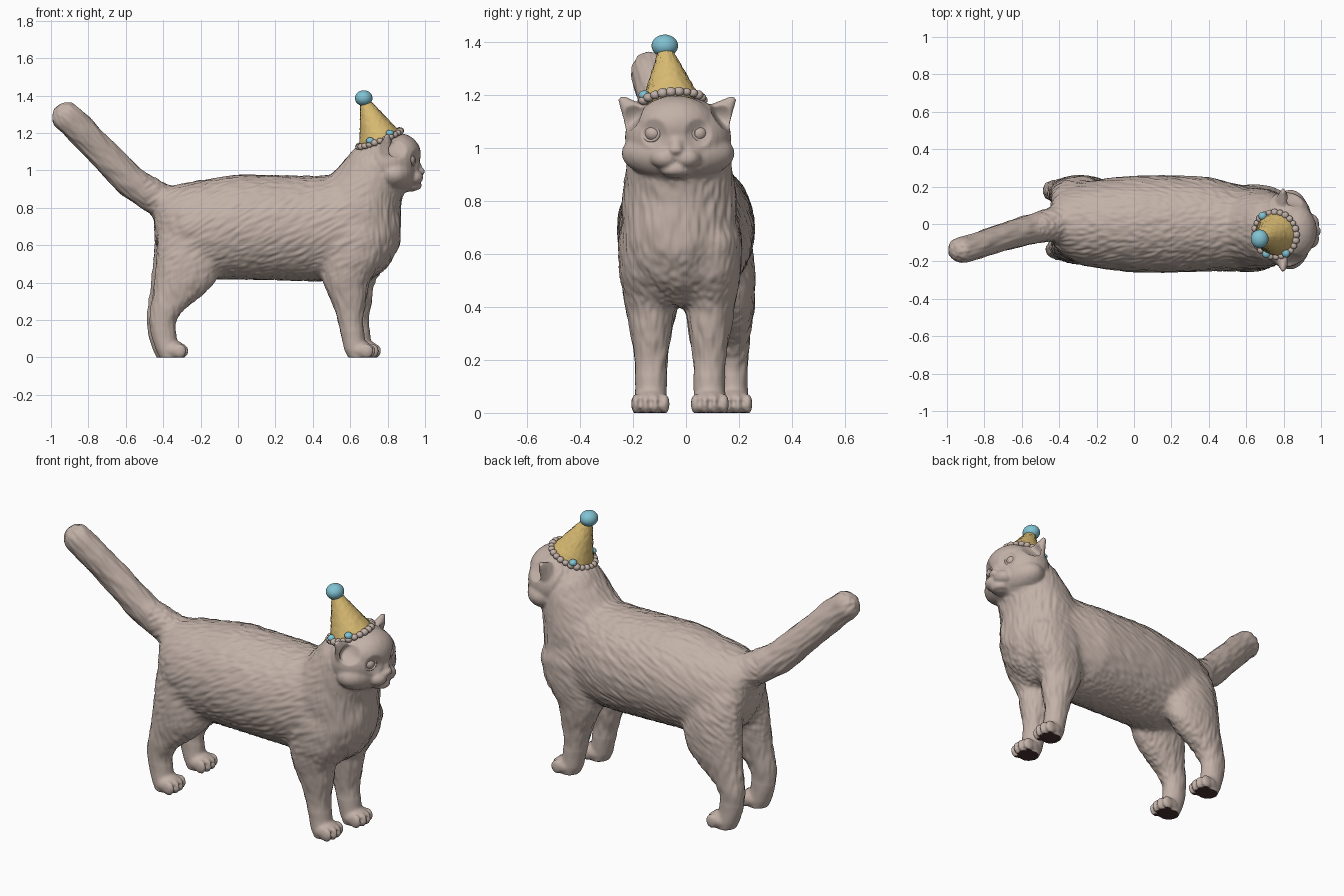
import bpy, bmesh, math, random
from mathutils import Vector, Matrix, noise

if "Cube" in bpy.data.objects:
    bpy.data.objects.remove(bpy.data.objects["Cube"])

random.seed(4)
TAU = 2 * math.pi


def material(name, rgb):
    m = bpy.data.materials.new(name)
    m.diffuse_color = (*rgb, 1)
    m.use_nodes = True
    m.node_tree.nodes["Principled BSDF"].inputs["Base Color"].default_value = m.diffuse_color
    return m


FUR = material("taupe fur", (0.54, 0.44, 0.39))
DARK = material("dark brown sole", (0.065, 0.03, 0.03))
GOLD = material("gold", (0.70, 0.50, 0.17))
BLUE = material("light blue", (0.22, 0.54, 0.65))


def finish(name, bm, *mats):
    me = bpy.data.meshes.new(name)
    bmesh.ops.recalc_face_normals(bm, faces=bm.faces)
    bm.to_mesh(me)
    bm.free()
    me.shade_smooth()
    for m in mats:
        me.materials.append(m)
    ob = bpy.data.objects.new(name, me)
    bpy.context.collection.objects.link(ob)
    return ob


def blob(bm, c, r, seg=20):
    """Ellipsoid at c with radii r."""
    mat = Matrix.Translation(c) @ Matrix.Diagonal((*r, 1))
    return bmesh.ops.create_uvsphere(bm, u_segments=seg, v_segments=max(6, seg // 2 + 2), radius=1, matrix=mat)


def loft(bm, rings, u, v, n=28):
    """Skin elliptical rings (x, y, z, a, b) whose axes are u and v."""
    u, v = Vector(u).normalized(), Vector(v).normalized()
    loops = []
    for x, y, z, a, b in rings:
        c = Vector((x, y, z))
        loops.append([bm.verts.new(c + u * a * math.cos(TAU * i / n) + v * b * math.sin(TAU * i / n))
                      for i in range(n)])
    for p, q in zip(loops, loops[1:]):
        for i in range(n):
            j = (i + 1) % n
            bm.faces.new((p[i], p[j], q[j], q[i]))
    bm.faces.new(loops[0][::-1])
    bm.faces.new(loops[-1])


MID = -0.038     # face centre line
bm = bmesh.new()

# torso: (x, y, z, half width, half height)
loft(bm, [(-.445, .02, .73, .10, .11), (-.40, .01, .715, .165, .19), (-.30, 0, .70, .215, .23),
          (-.15, 0, .685, .243, .27), (0, 0, .697, .258, .281), (.2, 0, .693, .26, .281),
          (.4, 0, .688, .252, .282), (.55, -.02, .69, .232, .285), (.7, -.03, .675, .21, .27),
          (.8, -.035, .685, .165, .205), (.868, -.035, .70, .075, .10)], (0, 1, 0), (0, 0, 1))
# neck
loft(bm, [(.60, -.03, .70, .21, .25), (.668, -.025, .79, .22, .25), (.705, -.025, .895, .205, .207),
          (.755, -.03, 1.01, .185, .172), (.79, -.03, 1.08, .13, .12)], (0, 1, 0), (.77, 0, -.64))
# tail
loft(bm, [(-.32, .01, .79, .09, .105), (-.43, .0, .85, .093, .096), (-.58, -.035, .942, .08, .088),
          (-.75, -.085, 1.122, .073, .083), (-.86, -.125, 1.235, .073, .084),
          (-.91, -.138, 1.285, .07, .08)], (0, 1, 0), (.72, 0, .69))
blob(bm, (-.914, -.138, 1.284), (.087, .073, .084))

# head, cheeks, forehead, chin and nose
blob(bm, (.81, -.03, 1.04), (.16, .20, .155), 32)
blob(bm, (.835, -.03, .98), (.12, .213, .102), 32)
blob(bm, (.86, MID, 1.085), (.117, .15, .112), 32)
blob(bm, (.925, MID, .925), (.058, .06, .043))
blob(bm, (.93, MID, 1.01), (.055, .035, .05))
blob(bm, (.980, MID, .993), (.02, .027, .017))

FRONT = [(.78, .60, .125, .13, .08), (.65, .62, .13, .19, .105), (.52, .61, .122, .168, .108),
         (.40, .575, .112, .125, .095), (.28, .595, .11, .09, .075), (.20, .60, .11, .07, .063),
         (.10, .617, .11, .062, .06), (.04, .63, .112, .062, .06), (-.01, .64, .112, .046, .055)]
HIND = [(.74, -.29, .11, .13, .08), (.62, -.265, .13, .167, .10), (.50, -.265, .137, .176, .104),
        (.40, -.283, .144, .167, .093), (.32, -.33, .15, .13, .075), (.25, -.383, .155, .09, .064),
        (.18, -.406, .155, .071, .057), (.10, -.393, .155, .066, .056), (.04, -.375, .156, .064, .06),
        (-.01, -.365, .157, .05, .055)]

dents = []       # (centre, radius, push vector)
for s in (-1, 1):
    # legs with paws and toes
    for rings, mid, dx, paw in ((FRONT, -.022, .015, .655), (HIND, .022, -.008, -.345)):
        dx = dx * (1 + s)
        loft(bm, [(x + dx, mid + s * y, z, a, b) for z, x, y, a, b in rings], (1, 0, 0), (0, 1, 0))
        cy = mid + s * rings[-1][2]
        blob(bm, (paw + dx, cy, .038), (.068, .07, .052))
        for k in (-1.5, -.5, .5, 1.5):
            tx = paw + dx + .052 - .012 * abs(k)
            blob(bm, (tx, cy + k * .036, .034), (.036, .0185, .039), 12)
            if k < 1:
                dents.append((Vector((tx + .03, cy + (k + .5) * .036, .04)), .016, Vector((-.009, 0, 0))))
    # muzzle pads
    blob(bm, (.936, MID + s * .04, .962), (.054, .055, .042))
    # ears with hollow fronts
    y0 = -.033
    loft(bm, [(.79, y0 + s * .115, 1.06, .06, .085), (.795, y0 + s * .15, 1.11, .045, .062),
              (.797, y0 + s * .182, 1.15, .026, .036), (.797, y0 + s * .217, 1.19, .009, .011)],
         (1, 0, 0), (0, .65, -s * .75))
    dents.append((Vector((.85, y0 + s * .165, 1.115)), .055, Vector((-.042, -s * .012, -.01))))
    # eye sockets and mouth line
    dents.append((Vector((.955, MID + s * .085, 1.055)), .055, Vector((-.018, 0, 0))))
    for i in range(7):
        t = i / 6
        dents.append((Vector((.985 - .05 * t * t, MID + s * .08 * t, .943 - .02 * math.sin(2.6 * t))),
                      .015, Vector((-.004, 0, 0))))

body = finish("cat_body", bm, FUR, DARK)

# fuse the parts into one skin
bpy.context.view_layer.objects.active = body
body.select_set(True)
rm = body.modifiers.new("fuse", 'REMESH')
rm.mode, rm.voxel_size = 'VOXEL', .0082
sm = body.modifiers.new("soften", 'SMOOTH')
sm.factor, sm.iterations = .5, 5
for name in ("fuse", "soften"):
    bpy.ops.object.modifier_apply(modifier=name)


def strands(p, flow):
    """Noise stretched along the fur direction."""
    along = p.dot(flow)
    return noise.noise((p - flow * along) * 55 + flow * along * 12)


# blend the seams, then dents, combed fur and flat soles
SIDE, DOWN = Vector((-.87, 0, -.5)).normalized(), Vector((.1, 0, -1)).normalized()
TAIL = Vector((-.7, -.15, .7)).normalized()
bm = bmesh.new()
bm.from_mesh(body.data)
soft = [v for v in bm.verts if v.co.z > .14 and not (v.co.z > .9 and v.co.x > .72)]
for i in range(35):
    bmesh.ops.smooth_vert(bm, verts=soft, factor=.5, use_axis_x=True, use_axis_y=True, use_axis_z=True)
bm.normal_update()
for v in bm.verts:
    p = v.co.copy()
    for c, r, push in dents:
        d = (p - c).length
        if d < r:
            v.co += push * (1 - (d / r) ** 2)
    if p.x < -.5:
        f = strands(p, TAIL)
    else:
        w = min(1, max(0, (p.z - .35) / .2)) * min(1, max(0, (.75 - p.x) / .15))
        f = w * strands(p, SIDE) + (1 - w) * strands(p, DOWN)
    amount = .0055
    if p.z < .2:
        amount *= max(0, (p.z - .08) / .12)
    if p.x > .74 and p.z > .88:
        amount *= .15
    v.co += v.normal * (f * amount + (.001 if p.z > .14 else 0))
    v.co.z = max(0, v.co.z)
bm.normal_update()
for f in bm.faces:
    f.smooth = True
    f.material_index = 1 if f.calc_center_median().z < .003 and f.normal.z < -.8 else 0
bm.to_mesh(body.data)
bm.free()

# eyes and eyelid rims
for s, side in ((-1, "right"), (1, "left")):
    c = Vector((.912, MID + s * .085, 1.055))
    bm = bmesh.new()
    blob(bm, c, (.036, .034, .032), 24)
    finish(side + "_eye", bm, FUR)
    look = Vector((1, s * .45, .05)).normalized()
    frame = Matrix.Translation(c + look * .022) @ look.to_track_quat('Z', 'Y').to_matrix().to_4x4()
    bm = bmesh.new()
    grid = [[bm.verts.new(frame @ Vector(((.033 + .006 * math.cos(b)) * math.cos(a),
                                          (.029 + .006 * math.cos(b)) * math.sin(a), .006 * math.sin(b))))
             for b in (TAU * j / 8 for j in range(8))] for a in (TAU * i / 28 for i in range(28))]
    for i in range(28):
        for j in range(8):
            p, q, k = grid[i], grid[(i + 1) % 28], (j + 1) % 8
            bm.faces.new((p[j], q[j], q[k], p[k]))
    finish(side + "_eyelid", bm, FUR)

# party hat cone, slightly bumpy
base, tip = Vector((.757, -.056, 1.165)), Vector((.672, -.08, 1.386))
axis = (tip - base).normalized()
hat = Matrix.Translation(base) @ axis.to_track_quat('Z', 'Y').to_matrix().to_4x4()
height = (tip - base).length
bm = bmesh.new()
loft(bm, [(0, 0, height * t / 24, *(2 * [.116 - .098 * t / 24])) for t in range(25)],
     (1, 0, 0), (0, 1, 0), 64)
for v in bm.verts:
    v.co += Vector([random.uniform(-.002, .002) for _ in range(3)])
bm.transform(hat)
finish("hat_cone", bm, GOLD)

# pompom
bm = bmesh.new()
blob(bm, tip, (.047, .050, .042), 28)
finish("hat_pompom", bm, BLUE)

# beaded brim
bm = bmesh.new()
for i in range(24):
    a = TAU * i / 24
    r = random.uniform(.016, .021)
    blob(bm, hat @ Vector((.12 * math.cos(a), .12 * math.sin(a), .004)), (r, r, r * .9), 12)
finish("hat_brim_beads", bm, FUR)

# blue beads above the brim
bm = bmesh.new()
for x, y in ((.695, .045), (.715, -.158), (.82, -.155)):
    z = base.z - (axis.x * (x - base.x) + axis.y * (y - base.y)) / axis.z
    blob(bm, Vector((x, y, z)) + axis * .022, (.022, .022, .018), 16)
finish("hat_blue_beads", bm, BLUE)
